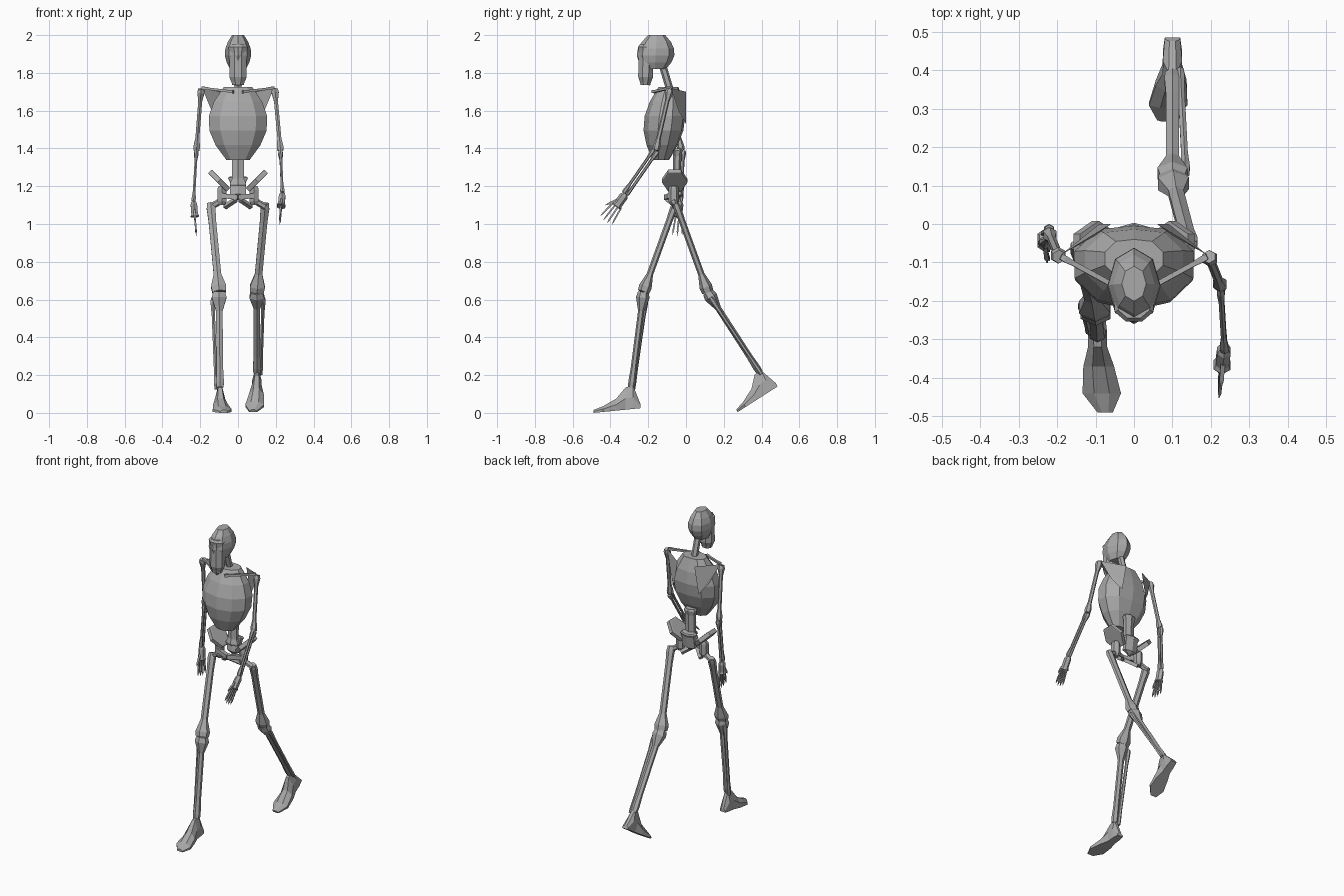
import bpy, bmesh, math
from mathutils import Vector, Matrix

if "Cube" in bpy.data.objects:
    bpy.data.objects.remove(bpy.data.objects["Cube"], do_unlink=True)

colour = (0.4, 0.4, 0.4, 1)
bone_grey = bpy.data.materials.new("bone grey")
bone_grey.use_nodes = True
bone_grey.diffuse_color = colour
bone_grey.node_tree.nodes["Principled BSDF"].inputs["Base Color"].default_value = colour


def finish(name, mesh_data):
    """Turn the bmesh into a flat shaded object."""
    bmesh.ops.recalc_face_normals(mesh_data, faces=mesh_data.faces)
    mesh = bpy.data.meshes.new(name)
    mesh_data.to_mesh(mesh)
    mesh_data.free()
    mesh.materials.append(bone_grey)
    bpy.context.collection.objects.link(bpy.data.objects.new(name, mesh))


def loft(name, rings):
    """Skin equal-length point rings and cap both ends."""
    mesh_data = bmesh.new()
    rows = [[mesh_data.verts.new(point) for point in ring] for ring in rings]
    count = len(rows[0])
    for lower, upper in zip(rows, rows[1:]):
        for i in range(count):
            j = (i + 1) % count
            mesh_data.faces.new((lower[i], lower[j], upper[j], upper[i]))
    mesh_data.faces.new(rows[0])
    mesh_data.faces.new(rows[-1])
    finish(name, mesh_data)


def hull(name, points):
    mesh_data = bmesh.new()
    for point in points:
        mesh_data.verts.new(point)
    bmesh.ops.convex_hull(mesh_data, input=mesh_data.verts)
    finish(name, mesh_data)


def bone(name, a, b, start, middle, end, sides=6, flat=1):
    """Faceted shaft from a to b with a knuckle at each end."""
    a, b = Vector(a), Vector(b)
    axis = (b - a).normalized()
    reference = Vector((1, 0, 0)) if abs(axis.x) < 0.8 else Vector((0, 1, 0))
    across = axis.cross(reference).normalized()
    along = across.cross(axis)
    profile = ((0, start * 0.8), (0.06, start), (0.2, middle),
               (0.8, middle), (0.94, end), (1, end * 0.9))
    rings = []
    for t, radius in profile:
        centre = a.lerp(b, t)
        angles = [math.tau * (i + 0.5) / sides for i in range(sides)]
        rings.append([centre + along * radius * math.cos(angle)
                      + across * radius * flat * math.sin(angle) for angle in angles])
    loft(name, rings)


def egg(name, base, top, width, depth, first, last, sides, back):
    """Barrel whose girth follows part of a sine arc, flattened at the back."""
    base, top = Vector(base), Vector(top)
    rings = []
    for step in range(6):
        t = step / 5
        girth = math.sin(math.pi * (first + (last - first) * t))
        ring = []
        for i in range(sides):
            angle = math.tau * i / sides
            offset = Vector((width * math.sin(angle), depth * min(-math.cos(angle), back), 0))
            ring.append(base.lerp(top, t) + offset * girth)
        rings.append(ring)
    loft(name, rings)


def foot(name, side, ankle, pitch):
    """Wedge foot, pitched about the ankle, toes drifting inward."""
    turn = Matrix.Rotation(math.radians(pitch), 3, "X")
    rings = []
    for forward, top, half in ((-0.05, -0.09, 0.02), (-0.01, 0.01, 0.025), (0.03, 0, 0.025),
                               (0.08, -0.06, 0.04), (0.15, -0.1, 0.05), (0.2, -0.12, 0.02)):
        sole = -0.115 - 0.1 * forward
        waist = (sole + top) / 2
        drift = -side * max(forward, 0) ** 2 / 2
        outline = ((-half, sole), (half, sole), (half, waist),
                   (half * 0.4, top), (-half * 0.4, top), (-half, waist))
        rings.append([Vector(ankle) + turn @ Vector((x + drift, -forward, z)) for x, z in outline])
    loft(name, rings)


def hand(label, wrist, tip):
    """Palm with four fanned fingers and a thumb."""
    reach = tip - wrist
    fan = reach.cross(Vector((1, 0, 0))).normalized()
    bone(label + "_palm", wrist, wrist + reach * 0.45, 0.015, 0.02, 0.025, flat=1.2)
    for i in range(4):
        spread = fan * (i - 1.5) / 60
        length = 1 - 0.05 * abs(i - 1.5)
        bone(f"{label}_finger_{i + 1}", wrist + reach * 0.4 + spread,
             wrist + reach * length + spread * 1.5, 0.007, 0.006, 0.002, 4)
    bone(label + "_thumb", wrist + reach * 0.1, wrist + reach * 0.6 + fan * 0.05,
         0.008, 0.008, 0.003, 4)


# Skull, spine and rib cage
egg("cranium", (0, -0.165, 1.82), (0, -0.155, 2), 0.07, 0.1, 0.2, 0.85, 8, 1)
bone("face_and_jaw", (0, -0.21, 1.95), (0, -0.215, 1.735), 0.055, 0.05, 0.036, 8, 0.85)
bone("neck", (0, -0.13, 1.86), (0, -0.07, 1.66), 0.02, 0.02, 0.035)
egg("rib_cage", (0, -0.13, 1.34), (0, -0.09, 1.725), 0.165, 0.115, 0.13, 0.84, 10, 0.9)
bone("lumbar_spine", (0, -0.045, 1.4), (0, -0.05, 1.2), 0.045, 0.036, 0.05, flat=0.6)
bone("sacrum", (0, -0.025, 1.25), (0, -0.045, 1.13), 0.06, 0.05, 0.015, flat=0.5)

# Joint positions of the stride: elbow, wrist, fingertip, knee, ankle, foot pitch
poses = {
    "left": (1, (0.225, -0.16, 1.39), (0.235, -0.32, 1.16), (0.22, -0.43, 1.01),
             (0.1, 0.115, 0.64), (0.1, 0.39, 0.215), 27),
    "right": (-1, (-0.22, -0.025, 1.39), (-0.235, -0.035, 1.12), (-0.22, -0.06, 0.935),
              (-0.1, -0.225, 0.64), (-0.095, -0.29, 0.135), 0)}

for label, (side, *joints, pitch) in poses.items():
    elbow, wrist, tip, knee, ankle = map(Vector, joints)

    def at(x, y, z):
        return Vector((side * x, y, z))

    # Shoulder girdle
    bone(label + "_collarbone", at(0.19, -0.085, 1.72), at(0.025, -0.175, 1.7), 0.012, 0.009, 0.012, 4)
    hull(label + "_shoulder_blade", [at(0.19, -0.08, 1.72), at(0.06, 0, 1.7), at(0.09, 0, 1.53),
                                     at(0.14, -0.04, 1.6), at(0.1, -0.03, 1.7)])

    # Arm with twin forearm bones
    bone(label + "_upper_arm", at(0.195, -0.085, 1.715), elbow, 0.022, 0.012, 0.02)
    gap = (wrist - elbow).cross(Vector((1, 0, 0))).normalized() * 0.011
    bone(label + "_ulna", elbow - gap, wrist - gap, 0.015, 0.008, 0.009)
    bone(label + "_radius", elbow + gap, wrist + gap, 0.012, 0.008, 0.013)
    hand(label, wrist, tip)

    # Pelvis half: tilted hip wing, socket and lower branches
    bone(label + "_hip_wing", at(0.09, -0.06, 1.24), at(0.11, -0.06, 1.22), 0.08, 0.08, 0.08, flat=0.85)
    bone(label + "_hip_socket", at(0.085, -0.065, 1.2), at(0.085, -0.065, 1.1), 0.025, 0.028, 0.02)
    bone(label + "_pubic_branch", at(0.085, -0.08, 1.15), at(0, -0.105, 1.14), 0.02, 0.018, 0.02, 4)
    bone(label + "_sitting_bone", at(0.01, -0.1, 1.13), at(0.07, -0.05, 1.09), 0.016, 0.015, 0.016, 4)

    # Thigh
    hip = at(0.145, -0.055, 1.11)
    bone(label + "_thigh_neck", at(0.085, -0.065, 1.125), hip - Vector((0, 0, 0.02)), 0.022, 0.017, 0.02)
    bone(label + "_thigh", hip, knee, 0.027, 0.023, 0.046, flat=0.75)

    # Shin with twin bones, then foot
    bone(label + "_shin", knee, ankle, 0.045, 0.02, 0.024, flat=0.8)
    bone(label + "_calf_bone", knee + at(0.034, 0.015, -0.03), ankle + at(0.02, 0.01, -0.01),
         0.014, 0.01, 0.012)
    foot(label + "_foot", side, ankle, pitch)
